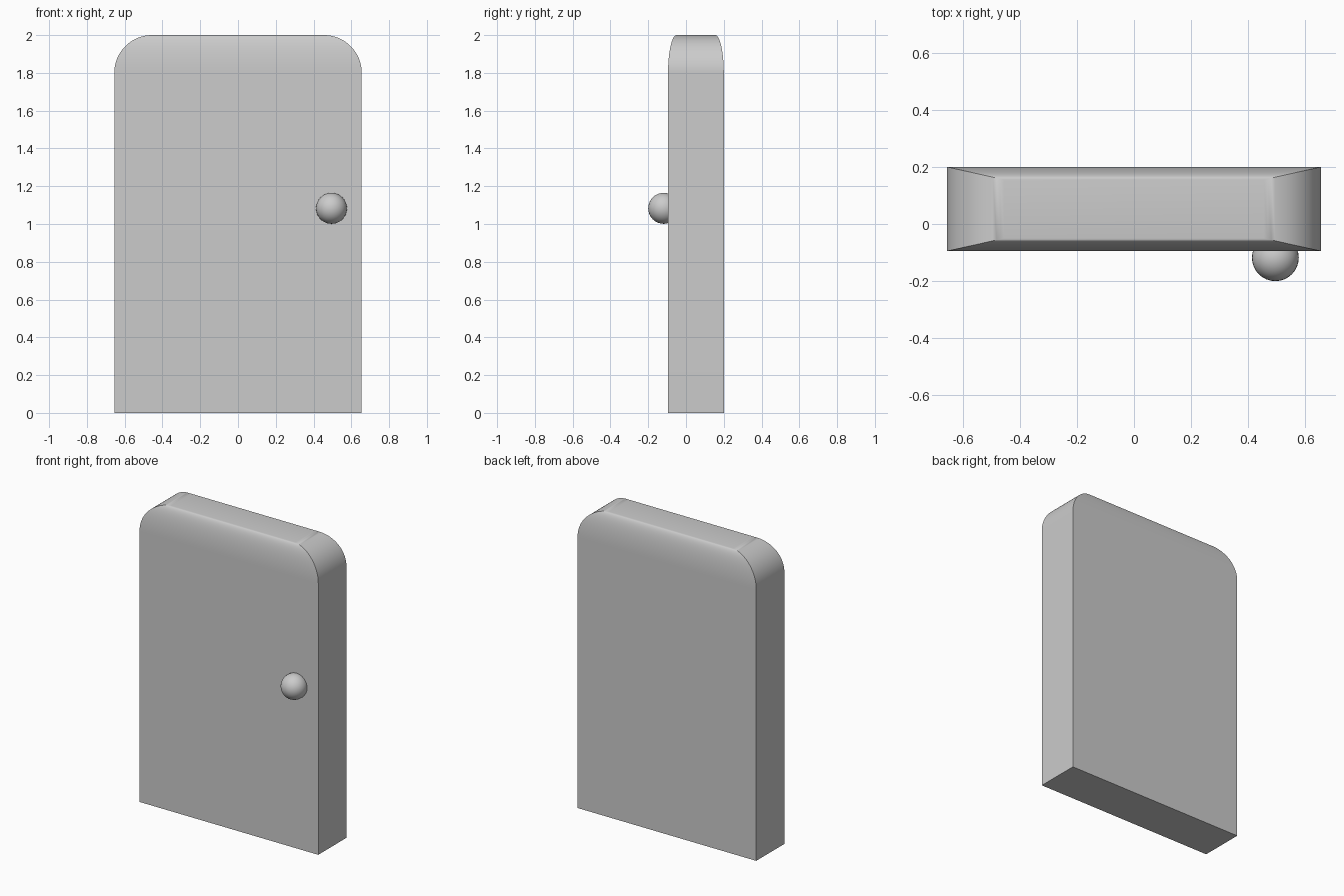
import bpy, bmesh, math

if "Cube" in bpy.data.objects:
    bpy.data.objects.remove(bpy.data.objects["Cube"])

HX, Y0, Y1, H = 0.655, -0.095, 0.2, 2.0   # slab extents
RX, RY, RZ = 0.2, 0.045, 0.2              # rounding at the top
SEG = 24


def finish(obj):
    bpy.ops.object.select_all(action='DESELECT')
    obj.select_set(True)
    bpy.context.view_layer.objects.active = obj
    bpy.ops.object.shade_smooth_by_angle(angle=math.radians(30))


# Door slab: stacked rectangles that shrink along a quarter ellipse at the top
bm = bmesh.new()


def ring(z, f):
    x, a, b = HX - RX * f, Y0 + RY * f, Y1 - RY * f
    return [bm.verts.new(p) for p in ((-x, a, z), (x, a, z), (x, b, z), (-x, b, z))]


rings = [ring(0, 0)]
for i in range(SEG + 1):
    t = math.pi / 2 * i / SEG
    rings.append(ring(H - RZ + RZ * math.sin(t), 1 - math.cos(t)))
for lo, hi in zip(rings, rings[1:]):
    for k in range(4):
        n = (k + 1) % 4
        bm.faces.new((lo[k], lo[n], hi[n], hi[k]))
bm.faces.new(rings[0][::-1])
bm.faces.new(rings[-1])
mesh = bpy.data.meshes.new("door_slab")
bm.to_mesh(mesh)
bm.free()
slab = bpy.data.objects.new("door_slab", mesh)
bpy.context.collection.objects.link(slab)
finish(slab)

# Round knob, partly sunk into the front
bpy.ops.mesh.primitive_uv_sphere_add(segments=32, ring_count=16, radius=0.082,
                                     location=(0.495, -0.118, 1.083))
knob = bpy.context.object
knob.name = "door_knob"
finish(knob)
